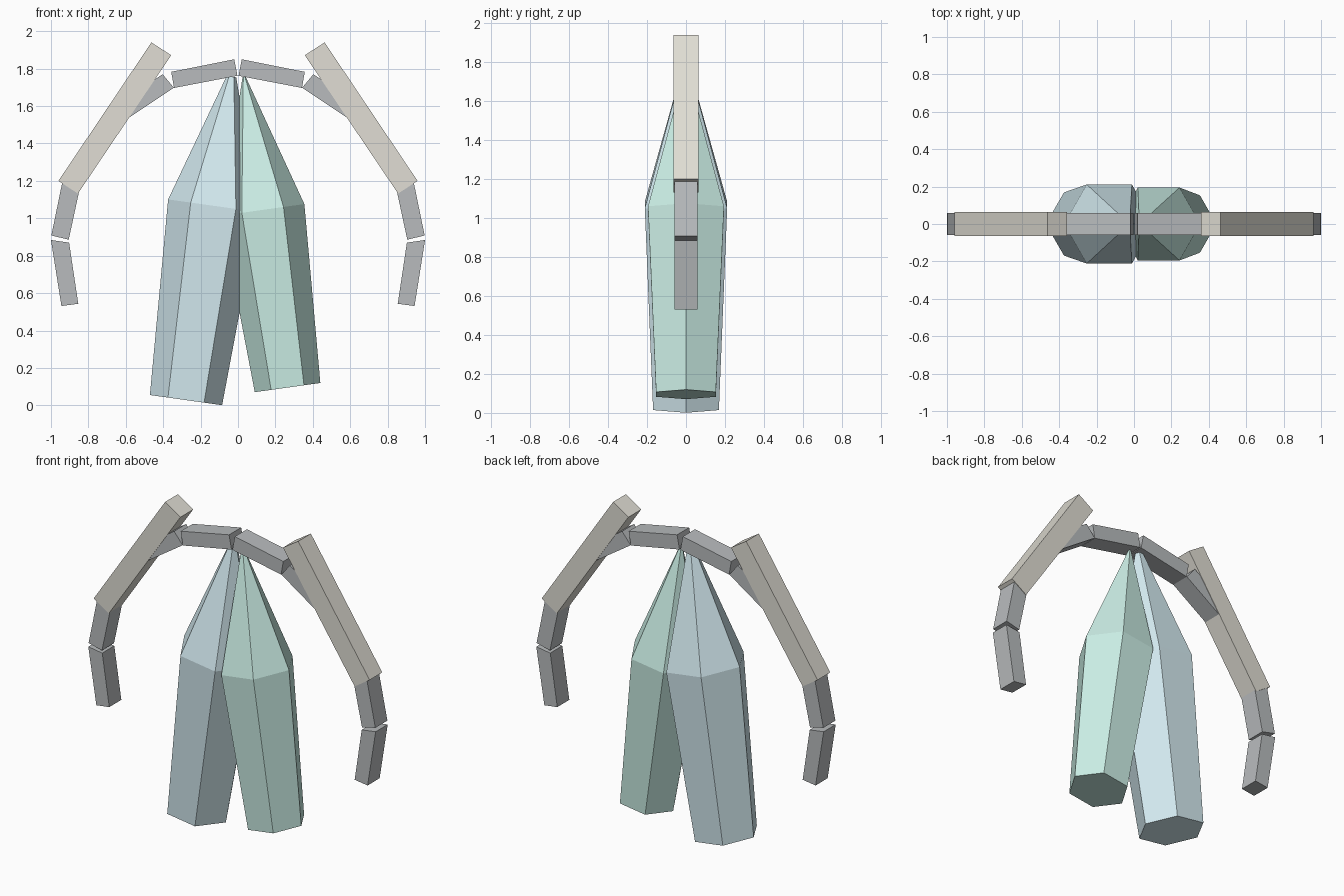
import bpy, bmesh
from math import cos, sin, pi
from mathutils import Vector

if "Cube" in bpy.data.objects:
    bpy.data.objects.remove(bpy.data.objects["Cube"])


def material(name, rgb):
    m = bpy.data.materials.new(name)
    m.diffuse_color = (*rgb, 1)
    m.use_nodes = True
    m.node_tree.nodes["Principled BSDF"].inputs["Base Color"].default_value = m.diffuse_color
    return m


def make_object(name, bm, mat):
    bmesh.ops.recalc_face_normals(bm, faces=bm.faces)
    me = bpy.data.meshes.new(name)
    bm.to_mesh(me)
    bm.free()
    me.materials.append(mat)
    ob = bpy.data.objects.new(name, me)
    bpy.context.collection.objects.link(ob)
    return ob


def crystal(name, base, shoulder, tip_z, radii, mat):
    """Leaning hexagonal crystal: base, shoulder and tip rings square to its axis."""
    p0, p1 = Vector((base[0], 0, base[1])), Vector((shoulder[0], 0, shoulder[1]))
    axis = (p1 - p0).normalized()
    p2 = p1 + axis * ((tip_z - p1.z) / axis.z)
    side, depth = Vector((axis.z, 0, -axis.x)), Vector((0, 1, 0))
    bm = bmesh.new()
    rings = [[bm.verts.new(c + side * r * cos(k * pi / 3) + depth * r * sin(k * pi / 3))
              for k in range(6)] for c, r in zip((p0, p1, p2), radii)]
    for a, b in zip(rings, rings[1:]):
        for k in range(6):
            n = (k + 1) % 6
            bm.faces.new((a[k], a[n], b[n], b[k]))
    bm.faces.new(rings[0])
    bm.faces.new(rings[-1])
    return make_object(name, bm, mat)


def bar(name, outline, half, mat):
    """Front-view outline extruded in depth and mirrored left to right."""
    bm = bmesh.new()
    face = bm.faces.new([bm.verts.new((x, -half, z)) for x, z in outline])
    ext = bmesh.ops.extrude_face_region(bm, geom=[face])["geom"]
    bmesh.ops.translate(bm, vec=(0, 2 * half, 0),
                        verts=[g for g in ext if isinstance(g, bmesh.types.BMVert)])
    ob = make_object(name, bm, mat)
    ob.modifiers.new("Mirror", "MIRROR").use_mirror_merge = False
    return ob


blue = material("blue_crystal", (0.66, 0.83, 0.88))
green = material("green_crystal", (0.60, 0.86, 0.79))
beige = material("beige_bar", (0.75, 0.73, 0.66))
grey = material("grey_link", (0.48, 0.50, 0.51))

# Hanging crystals
crystal("large_crystal", (-0.278, 0.028), (-0.132, 1.067), 1.757, (0.195, 0.244, 0.026), blue)
crystal("small_crystal", (0.265, 0.095), (0.132, 1.045), 1.757, (0.177, 0.225, 0.008), green)

# Arched chain of links
bar("top_link", [(0.003, 1.762), (0.02, 1.85), (0.357, 1.783), (0.342, 1.697)], 0.06, grey)
bar("shoulder_link", [(0.343, 1.698), (0.403, 1.77), (0.64, 1.61), (0.583, 1.538)], 0.06, grey)
bar("wrist_link", [(0.845, 1.165), (0.94, 1.19), (0.998, 0.908), (0.905, 0.886)], 0.06, grey)
bar("end_link", [(0.903, 0.87), (1.0, 0.884), (0.944, 0.531), (0.854, 0.543)], 0.06, grey)

# Long outer bars
bar("long_bar", [(0.357, 1.872), (0.463, 1.94), (0.96, 1.20), (0.856, 1.132)], 0.063, beige)
